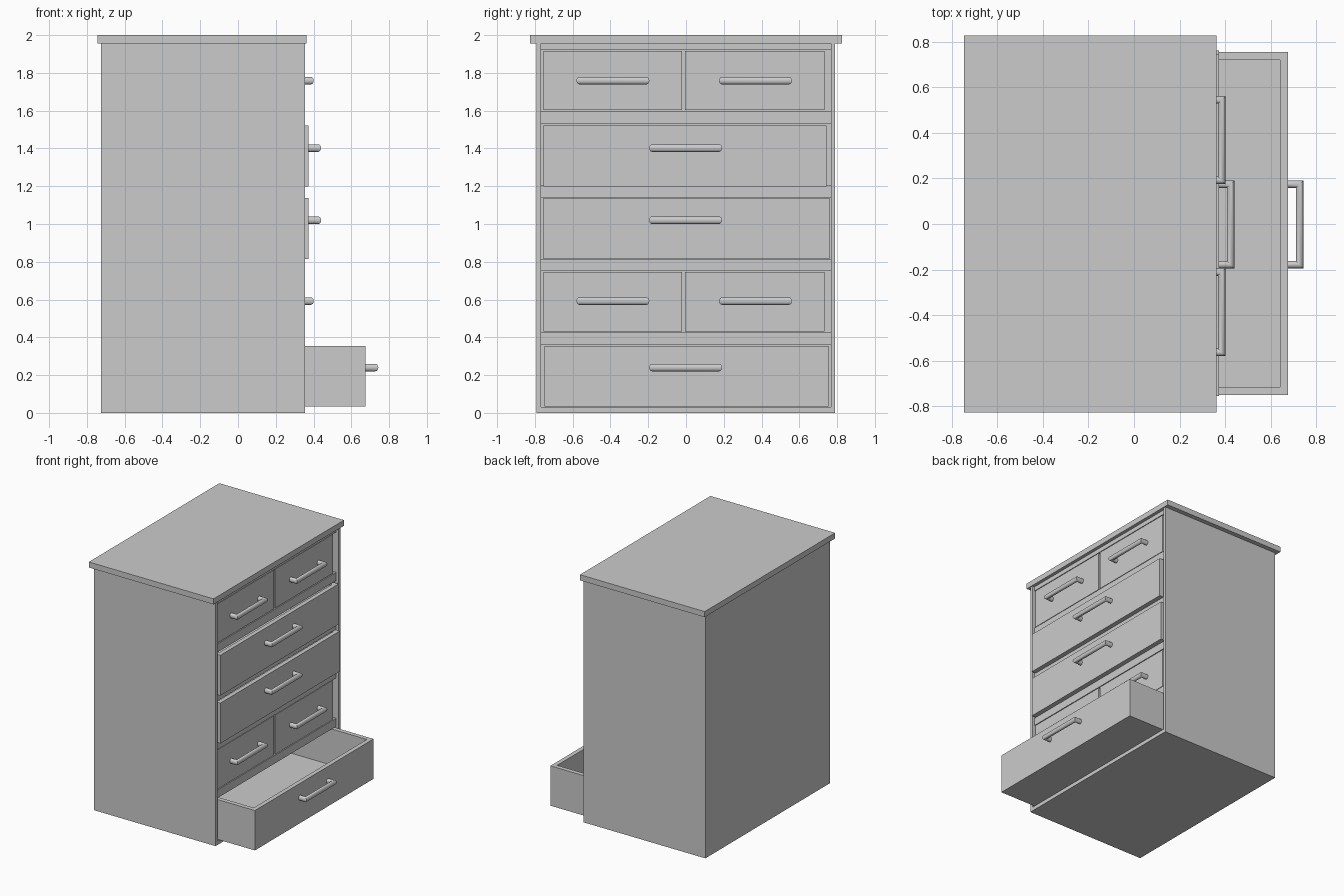
import bpy, bmesh, math
from mathutils import Vector

if "Cube" in bpy.data.objects:
    bpy.data.objects.remove(bpy.data.objects["Cube"])


def add_mesh(name, bm):
    bmesh.ops.recalc_face_normals(bm, faces=bm.faces[:])
    mesh = bpy.data.meshes.new(name)
    bm.to_mesh(mesh)
    bm.free()
    obj = bpy.data.objects.new(name, mesh)
    bpy.context.collection.objects.link(obj)
    return obj


def add_box(bm, x0, x1, y0, y1, z0, z1):
    vs = bmesh.ops.create_cube(bm, size=1)["verts"]
    for v in vs:
        v.co = Vector(((x0 + x1) / 2 + v.co.x * (x1 - x0),
                       (y0 + y1) / 2 + v.co.y * (y1 - y0),
                       (z0 + z1) / 2 + v.co.z * (z1 - z0)))


def box(name, *dims):
    bm = bmesh.new()
    add_box(bm, *dims)
    return add_mesh(name, bm)


def drawer(name, front, y0, y1, z0, z1, depth=1.0, wall=0.035):
    # open-topped tray: outer box with the top inset and pushed down
    bm = bmesh.new()
    add_box(bm, front - depth, front, y0, y1, z0, z1)
    top = max(bm.faces, key=lambda f: f.calc_center_median().z)
    inner = bmesh.ops.extrude_discrete_faces(bm, faces=[top])["faces"][0]
    cx, cy = front - depth / 2, (y0 + y1) / 2
    for v in inner.verts:
        v.co.x += wall if v.co.x < cx else -wall
        v.co.y += wall if v.co.y < cy else -wall
    floor = bmesh.ops.extrude_discrete_faces(bm, faces=[inner])["faces"][0]
    for v in floor.verts:
        v.co.z = z0 + 0.03
    return add_mesh(name, bm)


def handle(name, front, y, z, half=0.193, reach=0.068, n=16):
    # oval bar swept along a U path with mitred corners
    a, b = 0.0165, 0.02
    bm = bmesh.new()
    rings = []
    for sx, sy in ((0, -1), (1, -1), (1, 1), (0, 1)):
        ring = []
        for i in range(n):
            t = 2 * math.pi * i / n
            c, s = math.cos(t) * a, math.sin(t) * b
            px = front + (reach - a + c if sx else -0.003)
            ring.append(bm.verts.new((px, y + sy * (half - a + c), z + s)))
        rings.append(ring)
    for r0, r1 in zip(rings, rings[1:]):
        for i in range(n):
            j = (i + 1) % n
            bm.faces.new((r0[i], r0[j], r1[j], r1[i]))
    bm.faces.new(rings[0])
    bm.faces.new(rings[-1])
    obj = add_mesh(name, bm)
    bpy.ops.object.select_all(action="DESELECT")
    obj.select_set(True)
    bpy.context.view_layer.objects.active = obj
    bpy.ops.object.shade_smooth_by_angle(angle=math.radians(40))


# Cabinet carcass
BACK, FRONT, RAIL = -0.725, 0.355, 0.335
box("top_board", -0.745, 0.362, -0.827, 0.827, 1.955, 2.0)
box("side_left", BACK, FRONT, -0.792, -0.767, 0, 1.955)
box("side_right", BACK, FRONT, 0.767, 0.79, 0, 1.955)
box("back_panel", BACK, BACK + 0.03, -0.767, 0.767, 0, 1.955)
box("bottom_panel", BACK + 0.03, FRONT, -0.767, 0.767, 0, 0.03)
box("top_rail", BACK + 0.03, RAIL, -0.767, 0.767, 1.92, 1.955)
for i, (z0, z1) in enumerate(((0.36, 0.425), (0.75, 0.813),
                              (1.14, 1.203), (1.53, 1.597))):
    box(f"shelf_{i + 1}", BACK + 0.03, RAIL, -0.767, 0.767, z0, z1)

# Drawers: front x, y range, z range, handle centre y and z
DRAWERS = (
    (0.675, -0.75, 0.755, 0.035, 0.355, 0, 0.24),
    (0.333, -0.755, -0.02, 0.43, 0.745, -0.385, 0.592),
    (0.333, -0.004, 0.732, 0.43, 0.745, 0.37, 0.592),
    (0.372, -0.755, 0.76, 0.814, 1.138, 0, 1.02),
    (0.372, -0.755, 0.745, 1.198, 1.522, 0, 1.402),
    (0.333, -0.755, -0.02, 1.603, 1.916, -0.385, 1.759),
    (0.333, -0.004, 0.732, 1.603, 1.916, 0.37, 1.759),
)
for i, (x, y0, y1, z0, z1, hy, hz) in enumerate(DRAWERS):
    drawer(f"drawer_{i + 1}", x, y0, y1, z0, z1)
    handle(f"handle_{i + 1}", x, hy - 0.002, hz)
